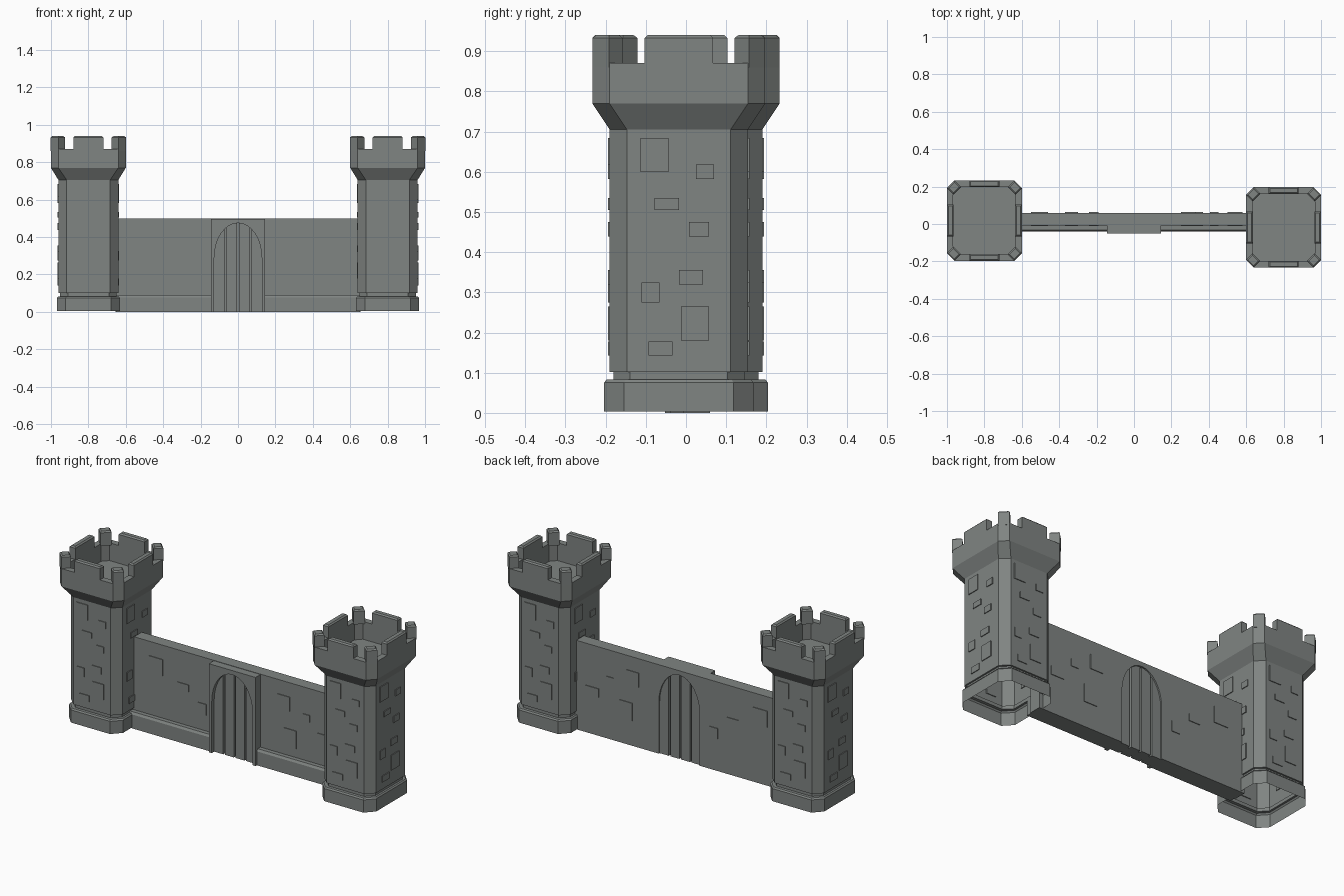
import bpy, bmesh, math
from mathutils import Matrix, Vector

if "Cube" in bpy.data.objects:
    bpy.data.objects.remove(bpy.data.objects["Cube"])

stone = bpy.data.materials.new("grey_stone")
stone.diffuse_color = (0.215, 0.232, 0.224, 1)
stone.use_nodes = True
stone.node_tree.nodes["Principled BSDF"].inputs["Base Color"].default_value = stone.diffuse_color


def finish(bm, name, recalc=True):
    if recalc:
        bmesh.ops.recalc_face_normals(bm, faces=bm.faces)
    me = bpy.data.meshes.new(name)
    bm.to_mesh(me)
    bm.free()
    me.materials.append(stone)
    ob = bpy.data.objects.new(name, me)
    bpy.context.collection.objects.link(ob)
    return ob


def add_block(bm, size, mat, inset=0.0, drop=0.0):
    """Box centred at the matrix origin; optional bevelled top edge."""
    hx, hy, hz = (s / 2 for s in size)
    levels = [(-hz, 0), (hz - drop, 0)] + ([(hz, inset)] if inset else [])
    rings = []
    for z, i in levels:
        rings.append([bm.verts.new(mat @ Vector((sx * (hx - i), sy * (hy - i), z)))
                      for sx, sy in ((-1, -1), (1, -1), (1, 1), (-1, 1))])
    for a, b in zip(rings, rings[1:]):
        for k in range(4):
            bm.faces.new((a[k], a[(k + 1) % 4], b[(k + 1) % 4], b[k]))
    bm.faces.new(rings[0][::-1])
    bm.faces.new(rings[-1])


def add_prism(bm, pts, y0, y1):
    """Extrude an x-z outline along y."""
    f = bm.faces.new([bm.verts.new((x, y0, z)) for x, z in pts])
    r = bmesh.ops.extrude_face_region(bm, geom=[f])
    vs = [v for v in r["geom"] if isinstance(v, bmesh.types.BMVert)]
    bmesh.ops.translate(bm, verts=vs, vec=(0, y1 - y0, 0))


def octagon(hx, hy, cx, cy):
    return [(hx, -hy + cy), (hx, hy - cy), (hx - cx, hy), (-hx + cx, hy),
            (-hx, hy - cy), (-hx, -hy + cy), (-hx + cx, -hy), (hx - cx, -hy)]


# tower profile: half x, half y, corner cut x, corner cut y, height
PROFILE = [(.168, .186, .046, .05, .004), (.168, .186, .046, .05, .075),
           (.162, .180, .044, .048, .083), (.151, .163, .042, .042, .083),
           (.151, .163, .042, .042, .102), (.160, .172, .044, .043, .102),
           (.160, .172, .044, .043, .705), (.200, .215, .040, .0425, .77),
           (.200, .215, .040, .0425, .87), (.167, .180, .030, .032, .87),
           (.167, .180, .030, .032, .77)]

# raised stones on tower sides: offset along side, z centre, width, height
STONES = [(-.06, .642, .07, .085), (.05, .457, .05, .036), (-.03, .52, .06, .03),
          (.03, .337, .06, .036), (-.07, .30, .045, .05), (.04, .222, .07, .085),
          (-.045, .16, .06, .035), (.065, .60, .045, .035)]


def tower(name, place):
    # hollow shell
    bm = bmesh.new()
    rings = [[bm.verts.new((x, y, p[4])) for x, y in octagon(*p[:4])] for p in PROFILE]
    for a, b in zip(rings, rings[1:]):
        for k in range(8):
            j = (k + 1) % 8
            bm.faces.new((a[k], a[j], b[j], b[k]))
    bm.faces.new(rings[-1])
    finish(bm, name + "_shell", False).matrix_world = place

    # merlons on sides and corners
    bm = bmesh.new()
    for s in (-1, 1):
        add_block(bm, (.16, .036, .08), Matrix.Translation((0, s * .197, .90)), .007, .007)
        add_block(bm, (.036, .17, .08), Matrix.Translation((s * .182, 0, .90)), .007, .007)
        for t in (-1, 1):
            rot = Matrix.Rotation(math.atan2(t, s), 4, 'Z')
            add_block(bm, (.05, .058, .08),
                      Matrix.Translation((s * .163, t * .177, .90)) @ rot, .007, .007)
    finish(bm, name + "_merlons").matrix_world = place

    # thin raised stones on four sides
    bm = bmesh.new()
    for k in range(4):
        half = .172 if k % 2 == 0 else .160
        for u, z, w, h in STONES:
            m = Matrix.Rotation(k * math.pi / 2, 4, 'Z') @ Matrix.Translation((u, -half, z))
            add_block(bm, (w, .009, h), m)
    finish(bm, name + "_stones").matrix_world = place


right = Matrix.Translation((.8, -.018, 0))
tower("right_tower", right)
tower("left_tower", Matrix.Rotation(math.pi, 4, 'Z') @ right)


# arched opening outline, from left foot over the top to the right foot
def arch(hw=.127, spring=.29, rise=.185, n=16):
    pts = [(-hw, 0)]
    pts += [(-hw * math.cos(math.pi * i / n), spring + rise * math.sin(math.pi * i / n))
            for i in range(n + 1)]
    return pts + [(hw, 0)]


BACK, FRONT = .06, -.008

# curtain wall with arch
bm = bmesh.new()
add_prism(bm, arch() + [(.655, 0), (.655, .5), (-.655, .5), (-.655, 0)], FRONT, BACK)
finish(bm, "curtain_wall")

# gate frame standing proud of the wall
bm = bmesh.new()
add_prism(bm, arch() + [(.145, 0), (.145, .498), (-.145, .498), (-.145, 0)], -.052, FRONT)
finish(bm, "gate_frame")

# gate planks with a backing sheet in the gaps
bm = bmesh.new()
for k in range(4):
    add_block(bm, (.056, .082, .48), Matrix.Translation(((k - 1.5) * .066, .011, .24)))
add_block(bm, (.256, .05, .478), Matrix.Translation((0, .011, .239)))
finish(bm, "gate_planks")

# sloped plinth either side of the gate
bm = bmesh.new()
for s in (-1, 1):
    prof = [(FRONT + .01, 0), (-.04, 0), (-.04, .078), (-.032, .09), (FRONT + .01, .09)]
    ends = [[bm.verts.new((s * x, y, z)) for y, z in prof] for x in (.145, .65)]
    for k in range(5):
        j = (k + 1) % 5
        bm.faces.new((ends[0][k], ends[0][j], ends[1][j], ends[1][k]))
    bm.faces.new(ends[0])
    bm.faces.new(ends[1])
finish(bm, "wall_plinth")

# raised stones on the wall, front and back
bm = bmesh.new()
WALL_STONES = [(-.505, .375, .09, .09), (-.335, .30, .07, .04), (-.215, .21, .05, .06),
               (.29, .38, .08, .08), (.43, .33, .045, .04), (.54, .24, .08, .05),
               (.33, .19, .08, .10)]
for x, z, w, h in WALL_STONES:
    add_block(bm, (w, .008, h), Matrix.Translation((x, FRONT, z)))
    add_block(bm, (w, .008, h), Matrix.Translation((x, BACK, z)))
finish(bm, "wall_stones")
